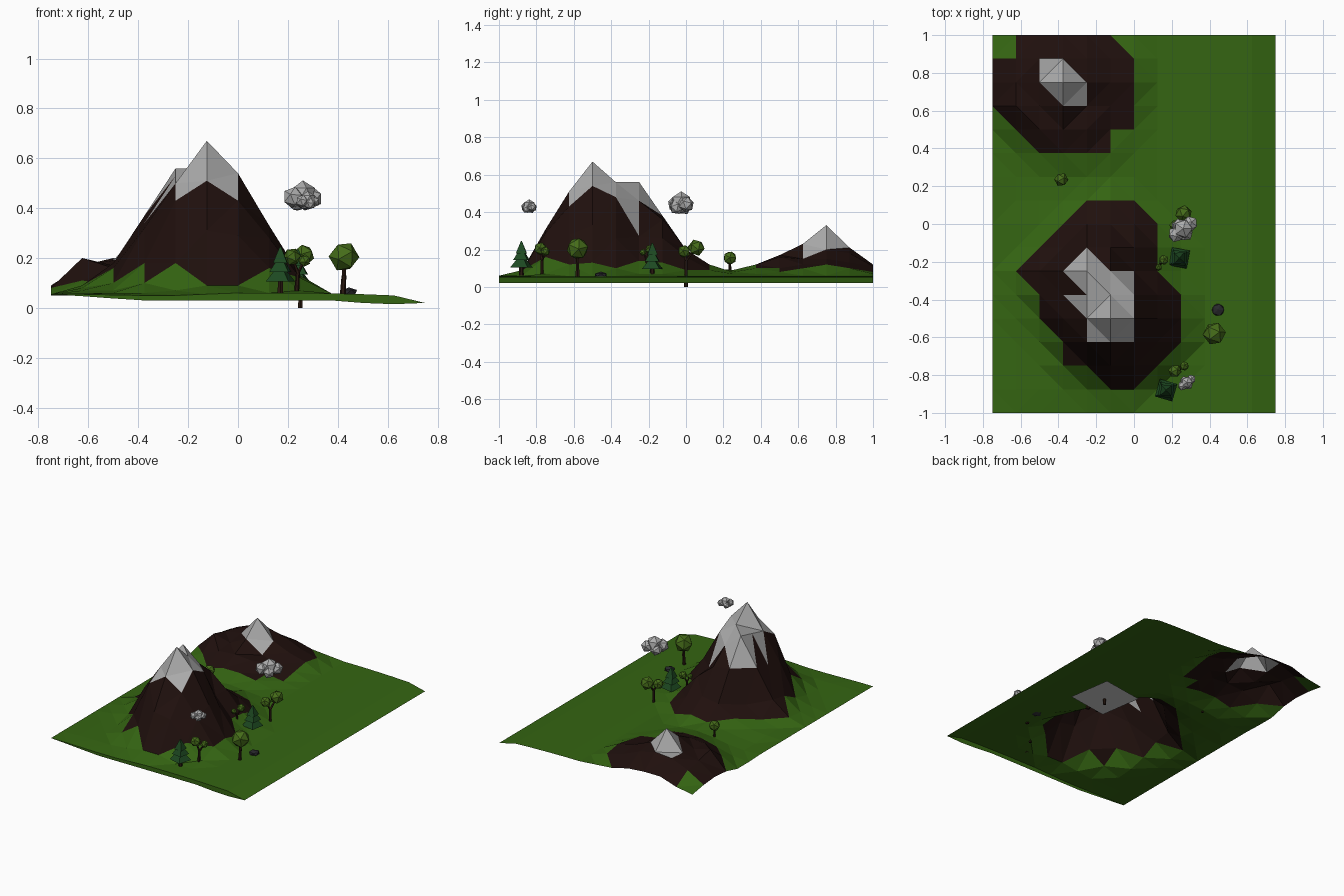
import bpy, bmesh, math
from mathutils import Vector, Matrix

if "Cube" in bpy.data.objects:
    bpy.data.objects.remove(bpy.data.objects["Cube"])


def material(name, rgb):
    m = bpy.data.materials.new(name)
    m.diffuse_color = (*rgb, 1)
    m.use_nodes = True
    m.node_tree.nodes["Principled BSDF"].inputs["Base Color"].default_value = m.diffuse_color
    return m


GRASS = material("grass", (0.035, 0.13, 0.006))
EARTH = material("earth", (0.014, 0.005, 0.004))
SNOW = material("snow", (0.42, 0.42, 0.42))
LEAF = material("leaf", (0.06, 0.15, 0.01))
PINE = material("pine", (0.012, 0.065, 0.015))
BARK = material("bark", (0.022, 0.009, 0.005))
ROCK = material("rock", (0.02, 0.02, 0.024))
STEP = 0.125


def finish(bm, name, mats):
    me = bpy.data.meshes.new(name)
    bm.to_mesh(me)
    bm.free()
    for m in mats:
        me.materials.append(m)
    ob = bpy.data.objects.new(name, me)
    bpy.context.collection.objects.link(ob)
    return ob


def inside(px, py, poly):
    hit = False
    for (ax, ay), (bx, by) in zip(poly, poly[1:] + poly[:1]):
        if (ay > py) != (by > py) and px < (bx - ax) * (py - ay) / (by - ay) + ax:
            hit = not hit
    return hit


# Mountain heights in hundredths, on grid columns/rows counted from the corner
BIG = (1, 1, ["6 6 6 7 9 9 6 6",
              "6 6 10 18 31 29 16 7",
              "6 7 18 43 51 43 28 12",
              "7 10 32 50 67 54 33 13",
              "8 16 34 53 56 48 26 10",
              "9 18 37 56 46 27 14 7",
              "6 9 16 38 36 26 13 7",
              "6 7 11 18 20 16 9 6",
              "5 6 8 10 12 9 6 6",
              "5 6 8 9 8 7 6 6"])
SMALL = (0, 11, ["5 6 9 12 12 10 7",
                 "5 11 16 17 16 10 8",
                 "8 20 17 23 15 12 10",
                 "9 17 19 33 20 15 12",
                 "8 15 20 21 18 13 10",
                 "6 8 12 12 11 8 7"])
# Colour borders in grid steps from the corner
EARTH_AREAS = [
    [(5, 1), (6, 1), (8, 3), (8, 5), (7, 6), (7, 8), (6, 9), (4, 9), (1, 6),
     (2, 5), (2, 4), (3, 3), (3, 2), (4, 2)],
    [(1, 16), (5, 16), (6, 15), (6, 12), (5, 12), (5, 11), (2, 11), (0, 13),
     (0, 15), (1, 15)]]
SNOW_AREAS = [
    [(4, 3), (6, 3), (6, 6), (5, 6), (4, 7), (3, 6), (4, 5), (3, 5), (4, 4)],
    [(2, 15), (3, 15), (4, 14), (4, 13), (3, 13), (2, 14)]]

# Gentle meadow falling off to the right, with a short lip along the front
meadow = [.055, .055, .052, .05, .05, .055, .06, .06, .06, .058, .055, .05, .02]
lip = [.055, .047, .038, .03, .03, .03, .03, .03, .03, .03, .02, .015, .02]
height = {(i, j): meadow[i] for i in range(13) for j in range(17)}
for c0, r0, rows in (BIG, SMALL):
    for j, row in enumerate(rows):
        for i, h in enumerate(row.split()):
            height[c0 + i, r0 + j] = int(h) / 100

# Terrain sheet, each cell split along its flatter diagonal
bm = bmesh.new()
grid = {(i, j): bm.verts.new((i * STEP - .75, j * STEP - 1, h))
        for (i, j), h in height.items()}
for i in range(12):
    for j in range(16):
        a, b, c, d = (i, j), (i + 1, j), (i + 1, j + 1), (i, j + 1)
        if abs(height[a] - height[c]) <= abs(height[b] - height[d]):
            tris = ((a, b, c), (a, c, d))
        else:
            tris = ((a, b, d), (b, c, d))
        for t in tris:
            f = bm.faces.new([grid[k] for k in t])
            px, py = sum(k[0] for k in t) / 3, sum(k[1] for k in t) / 3
            if any(inside(px, py, p) for p in SNOW_AREAS):
                f.material_index = 2
            elif any(inside(px, py, p) for p in EARTH_AREAS):
                f.material_index = 1
edge = [bm.verts.new((i * STEP - .75, -1, h)) for i, h in enumerate(lip)]
for i in range(1, 11):
    bm.faces.new((edge[i], edge[i + 1], grid[i + 1, 0], grid[i, 0]))
bm.faces.new((edge[1], grid[1, 0], grid[0, 0]))
bm.faces.new((edge[11], grid[12, 0], grid[11, 0]))
for v in [v for v in bm.verts if not v.link_faces]:
    bm.verts.remove(v)
finish(bm, "terrain", [GRASS, EARTH, SNOW])

# Grey slab hidden just under the meadow, visible only from below
bm = bmesh.new()
bmesh.ops.create_grid(bm, x_segments=1, y_segments=1, size=.155,
                      matrix=Matrix.Translation((.26, .015, .04)) @ Matrix.Rotation(.15, 4, 'Z'))
finish(bm, "buried_slab", [])


def paint(verts, mat):
    for v in verts:
        for f in v.link_faces:
            f.material_index = mat


def cone(bm, p, q, r1, r2, sides, mat=0, turn=0.0):
    p, q = Vector(p), Vector(q)
    d = q - p
    m = (Matrix.Translation((p + q) / 2) @ d.to_track_quat('Z', 'Y').to_matrix().to_4x4()
         @ Matrix.Rotation(turn, 4, 'Z'))
    paint(bmesh.ops.create_cone(bm, cap_ends=True, segments=sides, radius1=r1, radius2=r2,
                                depth=d.length, matrix=m)["verts"], mat)


def ball(bm, c, r, mat=0, scale=(1, 1, 1), turn=0.0):
    m = (Matrix.Translation(c) @ Matrix.Rotation(turn, 4, 'Z') @ Matrix.Rotation(turn, 4, 'X')
         @ Matrix.Diagonal((*scale, 1)))
    paint(bmesh.ops.create_icosphere(bm, subdivisions=1, radius=r, matrix=m)["verts"], mat)


# Pines: trunk and three stacked four-sided tiers
def pine(name, x, y, z, turn):
    bm = bmesh.new()
    cone(bm, (x, y, z - .01), (x, y, z + .05), .013, .011, 6)
    for k, (lo, hi, r) in enumerate(((.035, .105, .068), (.075, .14, .054), (.11, .175, .04))):
        cone(bm, (x, y, z + lo), (x, y, z + hi), r, .004, 4, 1, turn + k * .12)
    finish(bm, name, [BARK, PINE])


pine("front_pine", .17, -.88, .07, .5)
pine("middle_pine", .24, -.18, .06, .6)


# Leafy trees: trunk, then a branch to every ball of leaves
def leafy(name, base, fork, balls, r=.01):
    bm = bmesh.new()
    cone(bm, base, fork, r, r * .8, 6)
    for *c, rad in balls:
        cone(bm, fork, c, r * .75, r * .4, 5)
        ball(bm, c, rad, 1, turn=rad * 40)
    finish(bm, name, [BARK, LEAF])


leafy("round_tree", (.42, -.58, .05), (.425, -.58, .13), [(.425, -.58, .205, .062)], .012)
leafy("front_forked_tree", (.235, -.77, .06), (.24, -.77, .14),
      [(.217, -.778, .205, .036), (.266, -.752, .19, .026)])
leafy("back_forked_tree", (.25, 0, 0), (.25, 0, .14),
      [(.262, .055, .21, .046), (.222, -.01, .19, .036)])
leafy("slope_forked_tree", (.14, -.21, .08), (.14, -.21, .15),
      [(.157, -.19, .2, .028), (.13, -.23, .185, .019)], .008)
leafy("valley_tree", (-.385, .235, .07), (-.385, .235, .13), [(-.385, .235, .155, .038)], .008)

# Boulder
bm = bmesh.new()
ball(bm, (.445, -.455, .064), .036, scale=(1, 1, .5))
finish(bm, "boulder", [ROCK])


# Clouds: a clump of faceted puffs
def cloud(name, centre, s):
    bm = bmesh.new()
    for dx, dy, dz, r in ((0, 0, .01, .054), (-.038, -.03, -.004, .044),
                          (.038, .027, -.006, .042), (.014, -.025, -.02, .04),
                          (-.022, .012, -.02, .042)):
        ball(bm, Vector(centre) + Vector((dx, dy, dz)) * s, r * s, turn=dx * 30)
    finish(bm, name, [SNOW])


cloud("large_cloud", (.26, -.025, .447), 1)
cloud("small_cloud", (.28, -.838, .43), .6)
